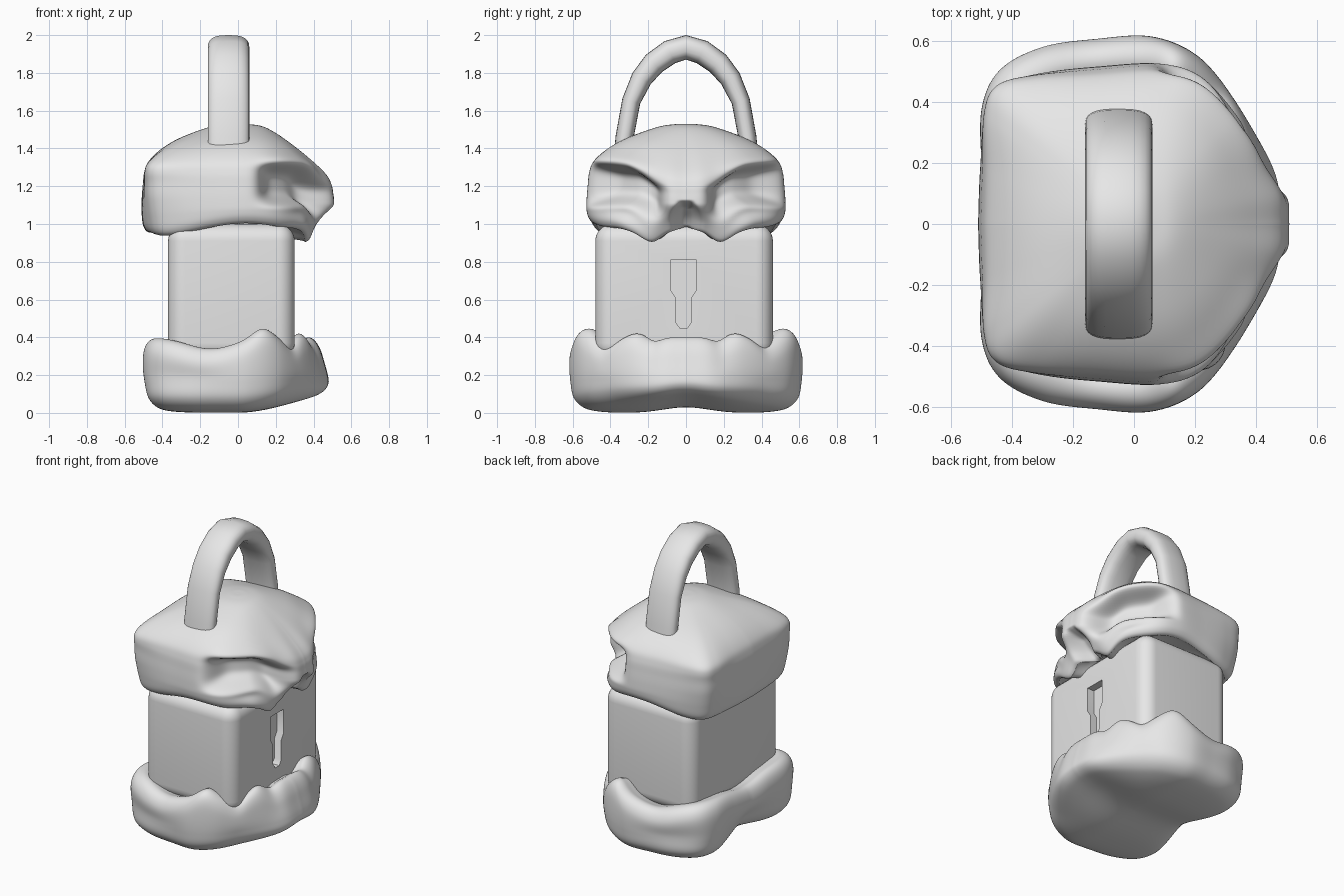
import bpy, bmesh
from math import sin, cos, pi, atan2, degrees, exp, radians, hypot
from mathutils import Vector

if "Cube" in bpy.data.objects:
    bpy.data.objects.remove(bpy.data.objects["Cube"])

grey = bpy.data.materials.new("plain_grey")
grey.use_nodes = True
grey.diffuse_color = (0.8, 0.8, 0.8, 1)
grey.node_tree.nodes["Principled BSDF"].inputs["Base Color"].default_value = (0.8, 0.8, 0.8, 1)


def make(name, bm, angle=50):
    bmesh.ops.recalc_face_normals(bm, faces=bm.faces)
    mesh = bpy.data.meshes.new(name)
    bm.to_mesh(mesh)
    bm.free()
    mesh.materials.append(grey)
    ob = bpy.data.objects.new(name, mesh)
    bpy.context.collection.objects.link(ob)
    bpy.ops.object.select_all(action='DESELECT')
    ob.select_set(True)
    bpy.context.view_layer.objects.active = ob
    bpy.ops.object.shade_smooth_by_angle(angle=radians(angle))
    return ob


def spline(pts, steps):
    """Smooth open curve through 2D points."""
    p = [Vector(q) for q in pts]
    p = [2 * p[0] - p[1]] + p + [2 * p[-1] - p[-2]]
    out = []
    for a, b, c, d in zip(p, p[1:], p[2:], p[3:]):
        for i in range(steps):
            t = i / steps
            out.append(0.5 * (2 * b + (c - a) * t + (2 * a - 5 * b + 4 * c - d) * t * t
                              + (3 * b - a - 3 * c + d) * t ** 3))
    return out + [p[-2]]


def bump(v, centre, width, power=2):
    return exp(-abs((v - centre) / width) ** power)


def ramp(v, lo, hi):
    t = min(max((v - lo) / (hi - lo), 0), 1)
    return t * t * (3 - 2 * t)


def skin(bm, rings):
    rows = [[bm.verts.new(co) for co in ring] for ring in rings]
    n = len(rows[0])
    for a, b in zip(rows, rows[1:]):
        for i in range(n):
            bm.faces.new((a[i], a[(i + 1) % n], b[(i + 1) % n], b[i]))
    bm.faces.new(rows[0])
    bm.faces.new(rows[-1])


def sculpt(name, outline, profile, shape):
    """Stack scaled copies of a mirrored outline, then reshape each point."""
    half = spline(outline, 10)
    ring = half + [Vector((p.x, -p.y)) for p in half[-2:0:-1]]
    rings = []
    for s, z in spline(profile, 7):
        s = max(s, 0.01)
        rings.append([shape(p.x, p.y, s, z) for p in ring])
    bm = bmesh.new()
    skin(bm, rings)
    return make(name, bm, 70)


# Skull cap: eye sockets, nose pit, cheek lobes
def cap_shape(x, y, s, z):
    ang = abs(degrees(atan2(y, x)))
    low = ramp(z, 1.12, 0.97)
    # the dome grows rounder towards its crown
    r = s * (1 + (0.52 / hypot(x, y) - 1) * ramp(s, 1, 0.2) * ramp(z, 1.2, 1.35))
    # heavy brow, and eye sockets that arch up towards the temples
    r += 0.05 * bump(ang, 50, 26, 4) * bump(z, 1.335, 0.045)
    mid = 1.15 + 0.06 * ramp(ang, 15, 45)
    eye = bump(ang, 46, 29, 6) * bump(z, mid, 0.095, 4)
    r -= 0.29 * eye * ramp(s, 0.7, 0.95)
    # hollow under the cheekbone
    r -= 0.06 * bump(ang, 42, 15) * bump(z, 1.06, 0.05)
    # nose pit that widens downwards
    pit = bump(ang, 0, 4 + 5 * ramp(z, 1.14, 1.0), 4) * ramp(z, 1.15, 1.08)
    r -= 0.22 * pit * ramp(s, 0.6, 0.9)
    # back corners swell above and draw in below; teeth lean inwards
    r += bump(ang, 137, 16) * (0.03 * bump(z, 1.3, 0.06) - 0.05 * ramp(z, 1.22, 0.98))
    r -= 0.16 * low * ramp(ang, 45, 10) * ramp(s, 0.5, 0.9)
    px, py = x * r, y * r
    # forehead slopes down into the nose bridge
    z -= 0.08 * ramp(px, 0.1, 0.45) * bump(py, 0, 0.25) * ramp(z, 1.05, 1.34)
    # wavy lower rim with two teeth beside the nose
    z += low * (0.05 * bump(ang, 85, 30) - 0.05 * bump(ang, 27, 9) + 0.03 * bump(ang, 0, 11)
                - 0.02 * bump(ang, 132, 15) + 0.01 * bump(ang, 50, 10))
    return px, py, z


sculpt("skull_cap",
       [(0.51, 0), (0.5, 0.1), (0.43, 0.22), (0.34, 0.37), (0.22, 0.485), (0.08, 0.525),
        (-0.12, 0.515), (-0.32, 0.495), (-0.45, 0.455), (-0.495, 0.36), (-0.505, 0.18), (-0.51, 0)],
       [(0, 1.53), (0.12, 1.528), (0.3, 1.512), (0.6, 1.455), (0.8, 1.395), (0.93, 1.33), (0.975, 1.27),
        (0.99, 1.2), (1, 1.13), (1, 1.05), (0.98, 0.985), (0.92, 0.955), (0.8, 0.965), (0, 1.0)],
       cap_shape)


# Jaw: thick base with a wavy rim
def jaw_shape(x, y, s, z):
    ang = abs(degrees(atan2(y, x)))
    high, low = ramp(z, 0.12, 0.38), ramp(z, 0.3, 0.0)
    px, py = x * s, y * s
    px -= 0.22 * (z - 0.14) * ramp(ang, 60, 20) * ramp(s, 0.4, 1)
    # hollow at the middle of the back, waist towards the back corners
    px += 0.07 * low * bump(py, 0, 0.25) * ramp(px, 0, -0.5)
    py *= 1 - 0.03 * bump(z, 0.2, 0.08) * bump(ang, 125, 25)
    # rim lobes
    rim = ramp(s, 0.4, 0.75) * high
    z += rim * (0.05 * bump(ang, 76, 8) - 0.045 * bump(ang, 56, 8) - 0.06 * bump(ang, 105, 18)
                + 0.02 * bump(ang, 36, 8) - 0.02 * bump(ang, 22, 7) - 0.05 * bump(ang, 180, 25))
    # underside rises to the front and between the two lower bulges
    z += low * (0.06 * ramp(px, 0, 0.45) + 0.03 * bump(py, 0, 0.17))
    return px, py, z


sculpt("jaw_base",
       [(0.485, 0), (0.475, 0.14), (0.42, 0.27), (0.33, 0.41), (0.21, 0.55), (0.06, 0.615), (-0.12, 0.61),
        (-0.3, 0.585), (-0.44, 0.51), (-0.5, 0.38), (-0.5, 0.18), (-0.49, 0)],
       [(0, 0.0), (0.5, 0.0), (0.75, 0.008), (0.88, 0.03), (0.96, 0.08), (0.99, 0.16), (1, 0.25),
        (0.99, 0.33), (0.95, 0.38), (0.88, 0.4), (0.78, 0.385), (0.6, 0.36), (0, 0.35)],
       jaw_shape)

# Lock body: rounded box
bm = bmesh.new()
bmesh.ops.create_cube(bm, size=1)
for v in bm.verts:
    v.co = (v.co.x * 0.67 - 0.035, v.co.y * 0.94 - 0.01, v.co.z * 0.72 + 0.64)
bmesh.ops.bevel(bm, geom=list(bm.edges), offset=0.09, segments=8, profile=0.5, affect='EDGES')
body = make("lock_body", bm, 40)

# Keyhole: cut into the front plate
bm = bmesh.new()
key = [(0.068, 0.81), (0.068, 0.65), (0.042, 0.61), (0.042, 0.48), (0.02, 0.45)]
key += [(-y, z) for y, z in reversed(key)]
skin(bm, [[(x, y - 0.013, z) for y, z in key] for x in (0.25, 0.4)])
cutter = make("keyhole_cutter", bm)
cutter.hide_render = True
mod = body.modifiers.new("keyhole", 'BOOLEAN')
mod.operation, mod.object, mod.solver = 'DIFFERENCE', cutter, 'EXACT'
bpy.ops.object.select_all(action='DESELECT')
body.select_set(True)
bpy.context.view_layer.objects.active = body
bpy.ops.object.modifier_apply(modifier=mod.name)
bpy.ops.object.shade_smooth_by_angle(angle=radians(40))
bpy.data.objects.remove(cutter)

# Shackle: flat rounded bar swept along an arch
arch = [(-0.34, 1.3), (-0.325, 1.46), (-0.29, 1.65), (-0.235, 1.77), (-0.17, 1.85), (-0.085, 1.91), (0, 1.935)]
arch += [(-y, z) for y, z in reversed(arch[:-1])]
path = [Vector(p) for p in arch]
rings = []
for i, p in enumerate(path):
    t = (path[min(i + 1, len(path) - 1)] - path[max(i - 1, 0)]).normalized()
    half = 0.048 + 0.017 * ramp(p.y, 1.6, 1.93)
    ring = []
    for k in range(24):
        c, s = cos(k * pi / 12), sin(k * pi / 12)
        u = 0.11 * abs(c) ** 0.7 * (1 if c > 0 else -1)
        w = half * abs(s) ** 0.8 * (1 if s > 0 else -1)
        ring.append((u - 0.05, p.x - t.y * w, p.y + t.x * w))
    rings.append(ring)
bm = bmesh.new()
skin(bm, rings)
make("shackle", bm, 60)
